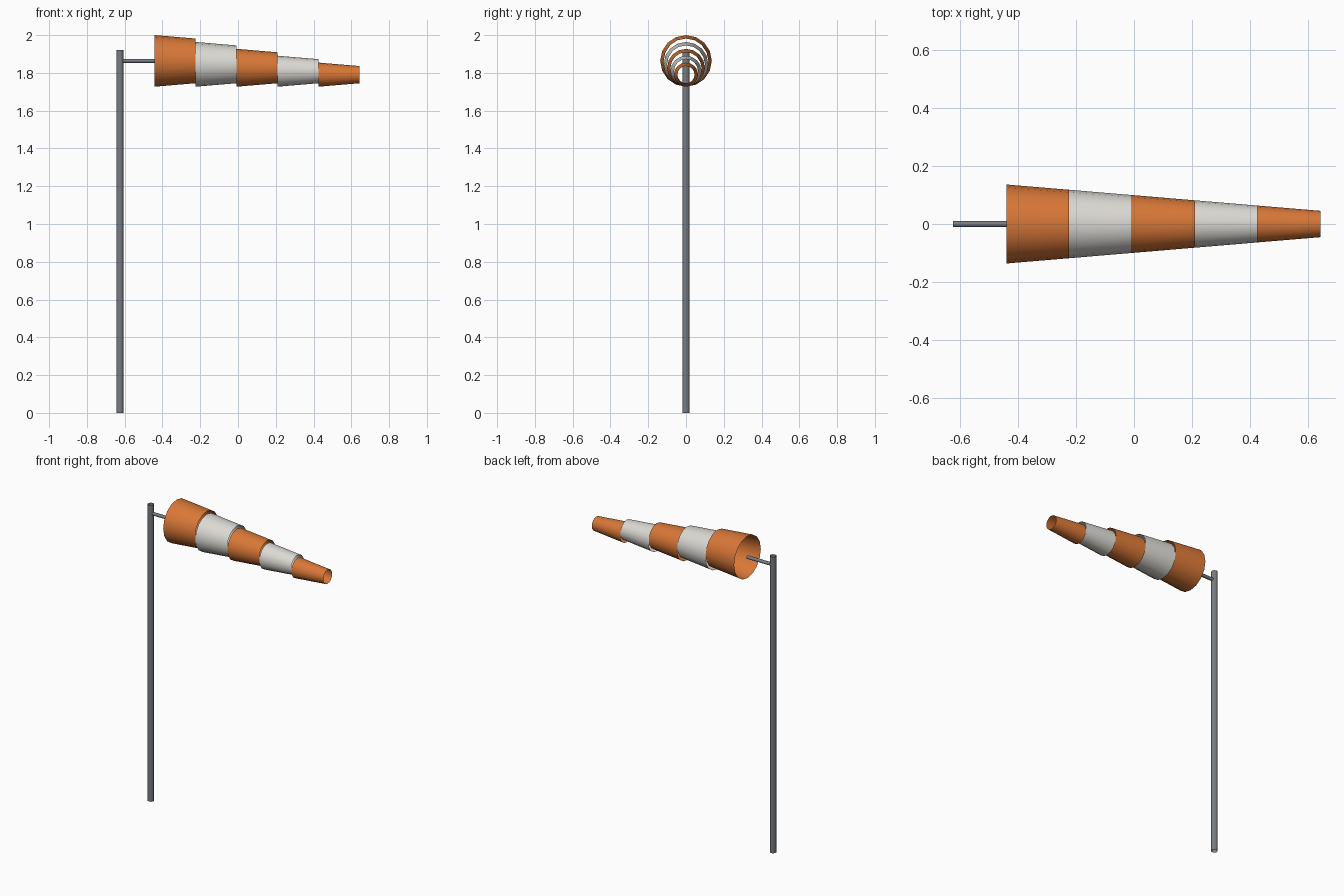
import bpy, bmesh, math
from mathutils import Matrix, Vector

if "Cube" in bpy.data.objects:
    bpy.data.objects.remove(bpy.data.objects["Cube"])


def material(name, rgb):
    m = bpy.data.materials.new(name)
    m.diffuse_color = (*rgb, 1)
    m.use_nodes = True
    m.node_tree.nodes["Principled BSDF"].inputs["Base Color"].default_value = m.diffuse_color
    return m


ORANGE = material("orange fabric", (0.69, 0.185, 0.038))
WHITE = material("off white fabric", (0.72, 0.70, 0.66))
GREY = material("grey metal", (0.19, 0.205, 0.225))


def tube(name, start, end, r1, r2, sides, mat):
    """Open-ended straight or tapered tube between two points."""
    start, end = Vector(start), Vector(end)
    axis = end - start
    bm = bmesh.new()
    bmesh.ops.create_cone(bm, cap_ends=False, segments=sides,
                          radius1=r1, radius2=r2, depth=axis.length)
    rot = Matrix.Rotation(math.pi / 2, 4, 'Y') if abs(axis.x) > abs(axis.z) else Matrix()
    bm.transform(Matrix.Translation((start + end) / 2) @ rot)
    for f in bm.faces:
        f.smooth = True
    mesh = bpy.data.meshes.new(name)
    bm.to_mesh(mesh)
    bm.free()
    mesh.materials.append(mat)
    ob = bpy.data.objects.new(name, mesh)
    bpy.context.collection.objects.link(ob)
    return ob


# Pole and side arm
POLE_X, MOUTH_X, MOUTH_Z = -0.625, -0.441, 1.8635
tube("pole", (POLE_X, 0, 0), (POLE_X, 0, 1.922), 0.0195, 0.0195, 10, GREY)
tube("arm", (POLE_X, 0, MOUTH_Z), (MOUTH_X, 0, MOUTH_Z), 0.011, 0.011, 8, GREY)

# Wind sock: five tapered bands, each dropped so their lower rims line up
R, STEP, LENGTH = 0.1365, 0.0182, 0.217
for i in range(5):
    x, z, r = MOUTH_X + i * LENGTH, MOUTH_Z - i * STEP, R - i * STEP
    tube(f"sock_band_{i + 1}", (x, 0, z), (x + LENGTH, 0, z),
         r, r - STEP, 16, WHITE if i % 2 else ORANGE)
